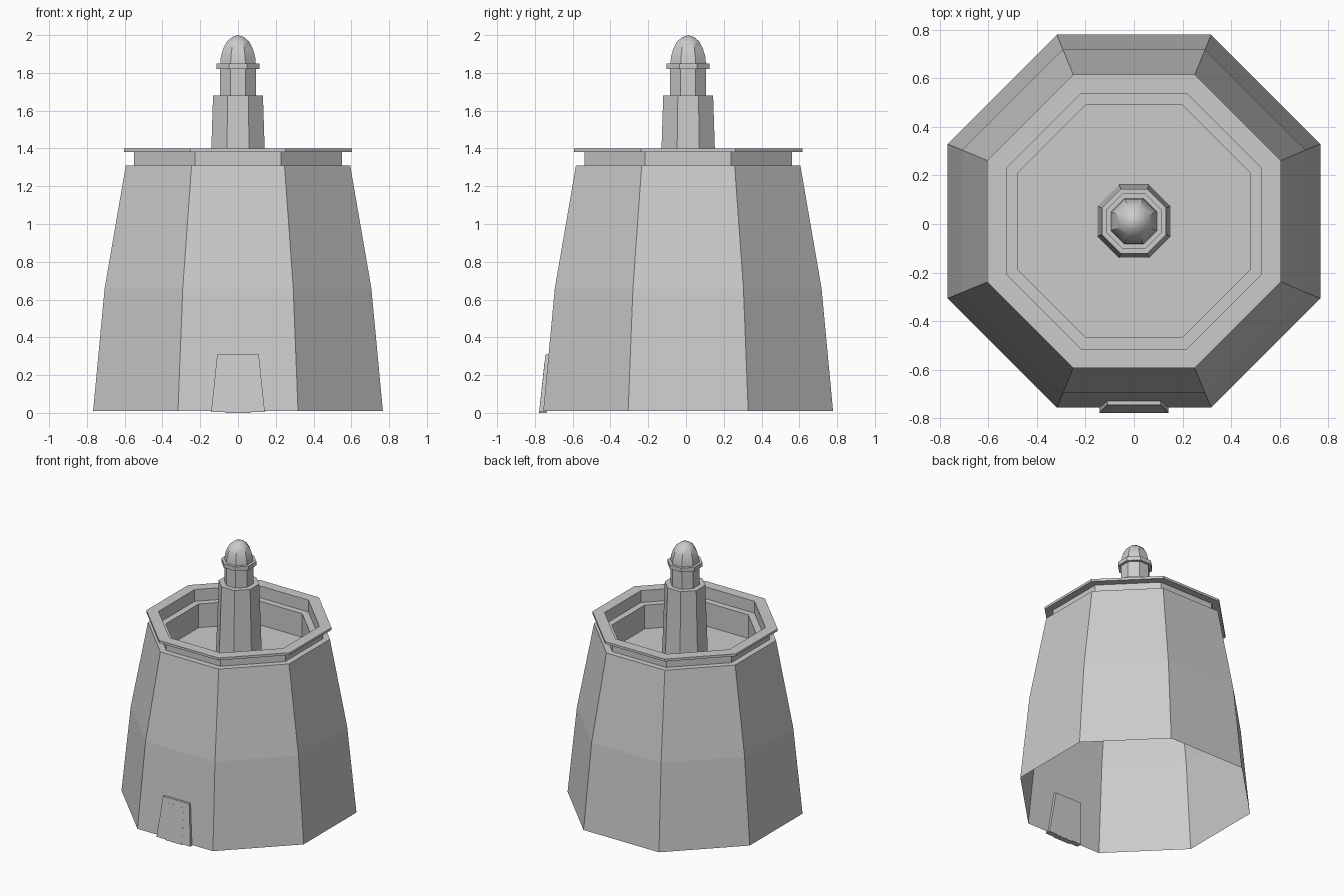
import bpy, bmesh, math

if "Cube" in bpy.data.objects:
    bpy.data.objects.remove(bpy.data.objects["Cube"])

CY = 0.0115                              # tower axis sits slightly back of centre
K = 1 / math.cos(math.pi / 8)            # apothem -> corner radius


def octagon(name, profile, closed=False, smooth=None):
    """Sweep (apothem, z) points round an octagon; apothem 0 becomes a centre point."""
    bm = bmesh.new()
    rings = []
    for a, z in profile:
        if a == 0:
            rings.append([bm.verts.new((0, CY, z))] * 8)
        else:
            rings.append([bm.verts.new((a * K * math.cos((i + .5) * math.pi / 4),
                                        CY + a * K * math.sin((i + .5) * math.pi / 4), z))
                          for i in range(8)])
    pairs = list(zip(rings, rings[1:])) + ([(rings[-1], rings[0])] if closed else [])
    for lo, hi in pairs:
        for i in range(8):
            j = (i + 1) % 8
            bm.faces.new(list(dict.fromkeys((lo[i], lo[j], hi[j], hi[i]))))
    finish(bm, name)
    if smooth:
        bpy.ops.object.shade_smooth_by_angle(angle=math.radians(smooth))


def finish(bm, name):
    bmesh.ops.recalc_face_normals(bm, faces=bm.faces)
    me = bpy.data.meshes.new(name)
    bm.to_mesh(me)
    bm.free()
    ob = bpy.data.objects.new(name, me)
    bpy.context.collection.objects.link(ob)
    bpy.ops.object.select_all(action='DESELECT')
    ob.select_set(True)
    bpy.context.view_layer.objects.active = ob


def leaning_slab(name, w0, w1, z0, z1, y0, y1, depth):
    """Tapered slab leaning back with the wall."""
    bm = bmesh.new()
    outline = ((-w0, y0, z0), (w0, y0, z0), (w1, y1, z1), (-w1, y1, z1))
    front = [bm.verts.new(p) for p in outline]
    back = [bm.verts.new((x, y + depth, z)) for x, y, z in outline]
    bm.faces.new(front)
    bm.faces.new(back[::-1])
    for i in range(4):
        j = (i + 1) % 4
        bm.faces.new((front[i], back[i], back[j], front[j]))
    finish(bm, name)


# Tapering shell, open underneath, with a sunken roof deck
octagon("tower_body", [(.767, .01), (.706, .66), (.594, 1.31),
                       (.478, 1.31), (.478, 1.13), (0, 1.13)])
# Parapet wall with overhanging coping
octagon("parapet", [(.55, 1.31), (.55, 1.382), (.604, 1.382), (.604, 1.40),
                    (.525, 1.40), (.525, 1.31)], closed=True)
# Central turret in two stages
octagon("turret_base", [(.15, 1.13), (.132, 1.68), (0, 1.68)])
octagon("turret_neck", [(.095, 1.68), (.095, 1.82)])
octagon("turret_collar", [(0, 1.82), (.114, 1.82), (.114, 1.85), (0, 1.85)])
# Ribbed dome
octagon("dome", [(.094, 1.85), (.091, 1.885), (.078, 1.93), (.058, 1.967),
                 (.030, 1.99), (0, 2.0)], smooth=35)
# Doorway at the front
leaning_slab("door_frame", .142, .11, .005, .31, -.777, -.744, .04)
leaning_slab("door", .07, .07, 0, .27, -.778, -.749, .04)
